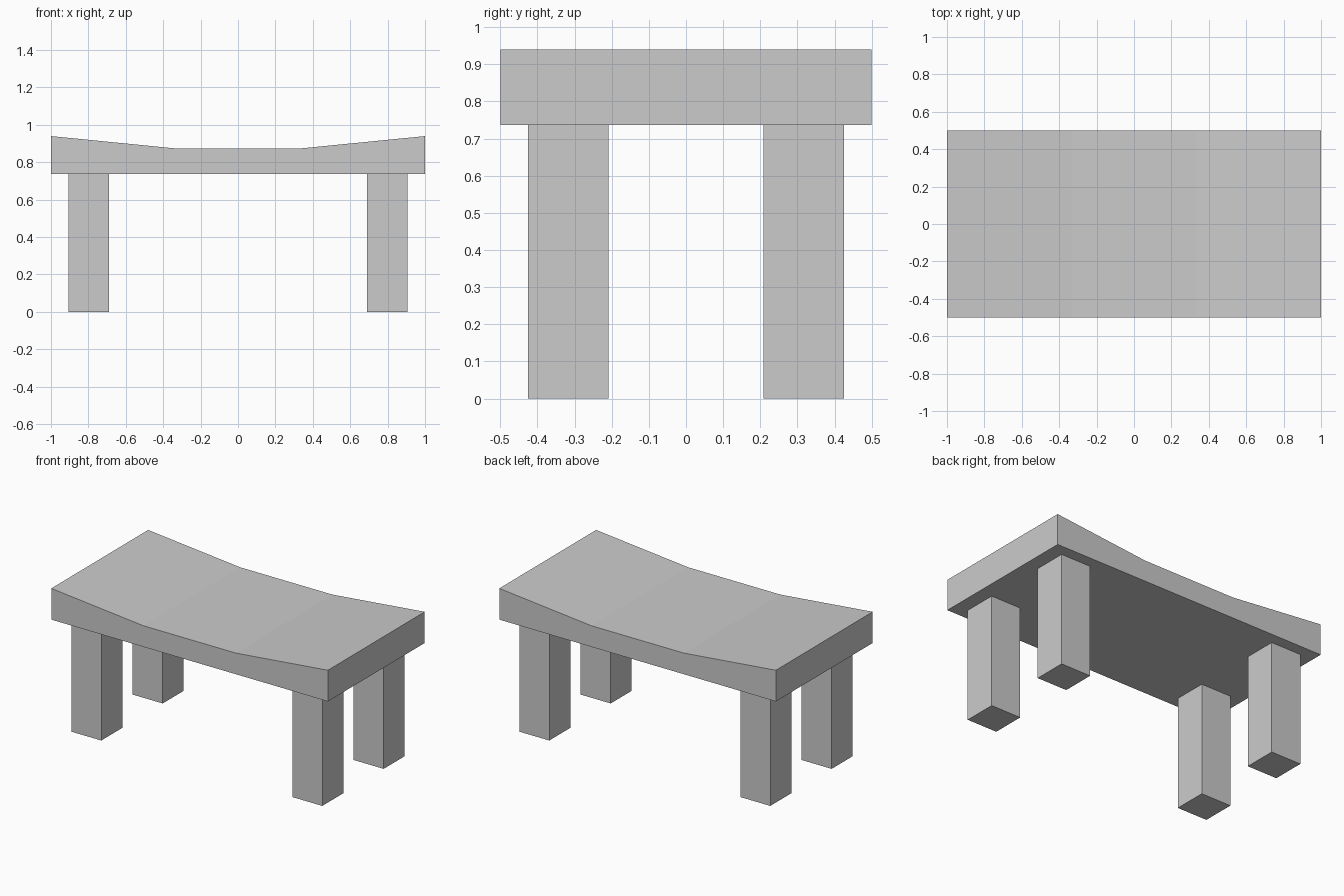
import bpy, bmesh

if "Cube" in bpy.data.objects:
    bpy.data.objects.remove(bpy.data.objects["Cube"])

SEAT_BOTTOM, SEAT_MID, SEAT_TOP = 0.736, 0.874, 0.94


def new_object(name, bm):
    bmesh.ops.recalc_face_normals(bm, faces=bm.faces)
    mesh = bpy.data.meshes.new(name)
    bm.to_mesh(mesh)
    bm.free()
    obj = bpy.data.objects.new(name, mesh)
    bpy.context.collection.objects.link(obj)
    return obj


# Seat: dished front profile extruded along the depth
profile = [(-1, SEAT_BOTTOM), (1, SEAT_BOTTOM), (1, SEAT_TOP),
           (1 / 3, SEAT_MID), (-1 / 3, SEAT_MID), (-1, SEAT_TOP)]
bm = bmesh.new()
face = bm.faces.new([bm.verts.new((x, -0.5, z)) for x, z in profile])
ext = bmesh.ops.extrude_face_region(bm, geom=[face], use_keep_orig=True)
verts = [g for g in ext["geom"] if isinstance(g, bmesh.types.BMVert)]
bmesh.ops.translate(bm, verts=verts, vec=(0, 1, 0))
new_object("seat", bm)

# Legs: four square posts under the seat
for side, sx in (("left", -1), ("right", 1)):
    for end, sy in (("front", -1), ("back", 1)):
        bm = bmesh.new()
        bmesh.ops.create_cube(bm, size=1)
        bmesh.ops.scale(bm, verts=bm.verts, vec=(0.217, 0.217, SEAT_BOTTOM))
        leg = new_object(f"{end}_{side}_leg", bm)
        leg.location = (sx * 0.799, sy * 0.317, SEAT_BOTTOM / 2)
